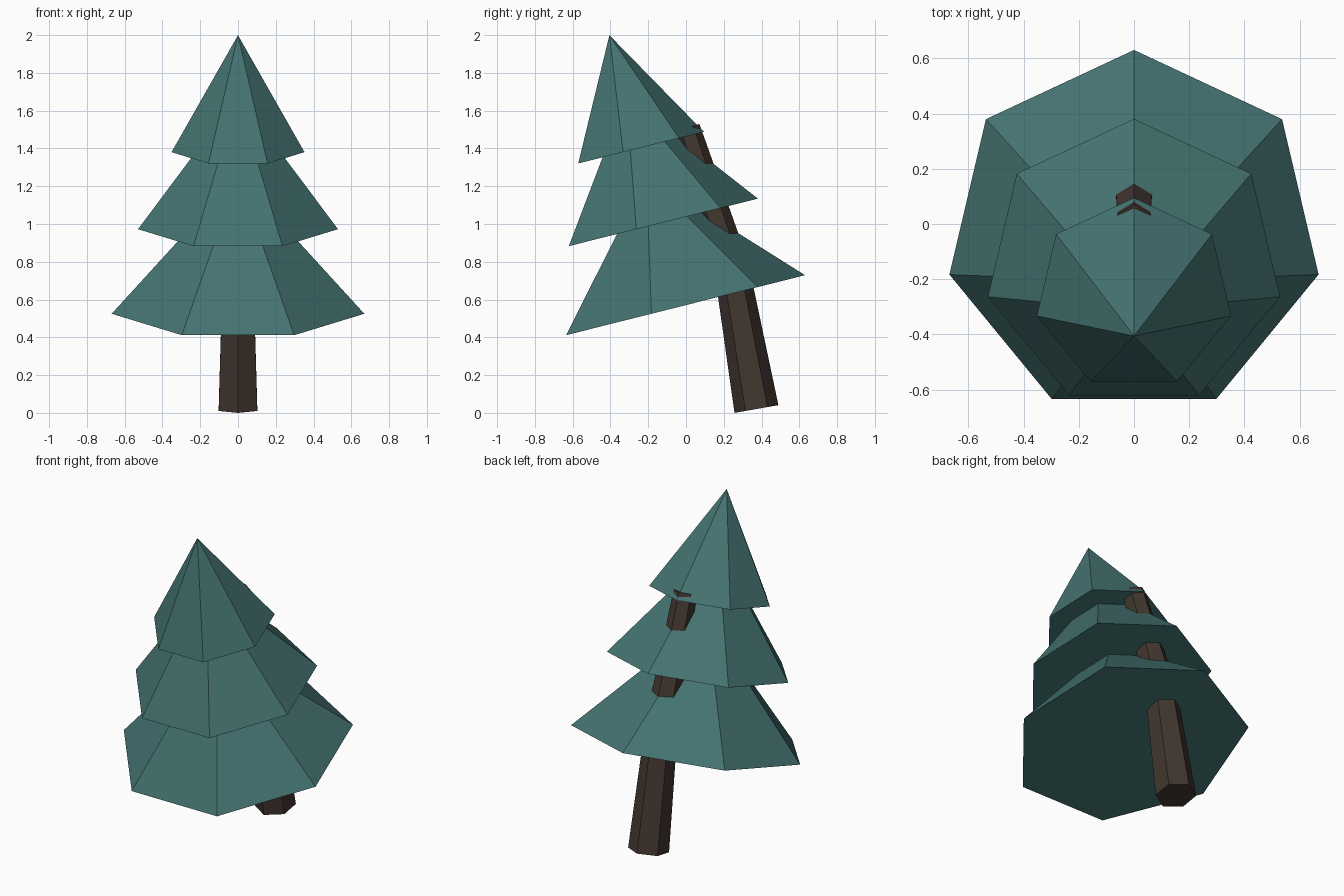
import bpy
import bmesh
from math import sin, cos, pi, radians
from mathutils import Matrix, Vector

old = bpy.data.objects.get("Cube")
if old:
    bpy.data.objects.remove(old, do_unlink=True)


def make_material(name, rgb):
    mat = bpy.data.materials.new(name)
    mat.use_nodes = True
    color = (*rgb, 1.0)
    mat.diffuse_color = color
    bsdf = mat.node_tree.nodes["Principled BSDF"]
    bsdf.inputs["Base Color"].default_value = color
    bsdf.inputs["Roughness"].default_value = 0.9
    return mat


def ring(bm, sides, radius, y, z, tilt):
    """Regular polygon with a corner at the back, leaning forward by tilt degrees."""
    rot = Matrix.Rotation(radians(tilt), 3, 'X')
    centre = Vector((0, y, z))
    angles = [2 * pi * i / sides for i in range(sides)]
    return [bm.verts.new(centre + rot @ Vector((radius * sin(a), radius * cos(a), 0)))
            for a in angles]


def finish(bm, name, mat):
    bmesh.ops.recalc_face_normals(bm, faces=bm.faces)
    mesh = bpy.data.meshes.new(name)
    bm.to_mesh(mesh)
    bm.free()
    mesh.materials.append(mat)
    obj = bpy.data.objects.new(name, mesh)
    bpy.context.collection.objects.link(obj)
    return obj


def cone(name, radius, height, y, z, tilt, mat, sides=7):
    bm = bmesh.new()
    base = ring(bm, sides, radius, y, z, tilt)
    lean = radians(tilt)
    tip = bm.verts.new((0, y - height * sin(lean), z + height * cos(lean)))
    bm.faces.new(base)
    for i in range(sides):
        bm.faces.new((base[i], base[(i + 1) % sides], tip))
    return finish(bm, name, mat)


def loft(name, sections, mat, sides=6):
    bm = bmesh.new()
    rings = [ring(bm, sides, *s) for s in sections]
    for low, high in zip(rings, rings[1:]):
        for i in range(sides):
            j = (i + 1) % sides
            bm.faces.new((low[i], low[j], high[j], high[i]))
    bm.faces.new(rings[0])
    bm.faces.new(rings[-1])
    return finish(bm, name, mat)


needles = make_material("teal_green", (0.058, 0.171, 0.165))
bark = make_material("dark_bark", (0.054, 0.037, 0.029))

# Foliage tiers: radius, height, base centre y and z, all leaning forward
LEAN = 14.1
cone("lower_foliage", 0.686, 0.717, -0.035, 0.562, LEAN, needles)
cone("middle_foliage", 0.543, 0.70, -0.146, 1.002, LEAN, needles)
cone("upper_foliage", 0.361, 0.618, -0.255, 1.40, LEAN, needles)

# Bent, tapering trunk: radius, centre y and z, tilt
loft("trunk", [
    (0.118, 0.373, 0.0205, 10),
    (0.092, 0.237, 0.79, 14),
    (0.068, 0.006, 1.51, 17),
], bark)
